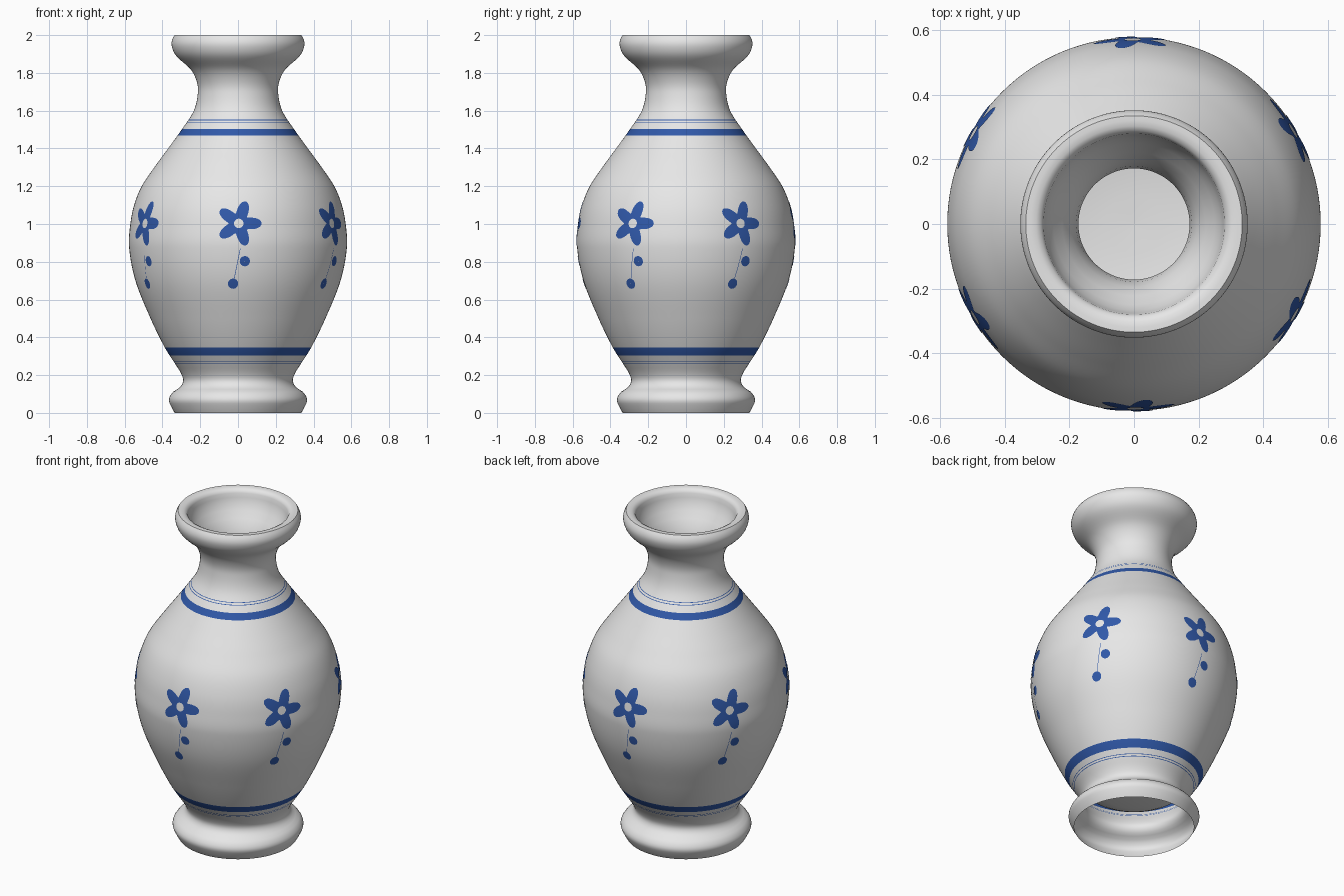
import bpy
import math

if "Cube" in bpy.data.objects:
    bpy.data.objects.remove(bpy.data.objects["Cube"])

SEG = 128


def material(name, rgb):
    m = bpy.data.materials.new(name)
    m.diffuse_color = (*rgb, 1)
    m.use_nodes = True
    m.node_tree.nodes["Principled BSDF"].inputs["Base Color"].default_value = m.diffuse_color
    return m


WHITE = material("white_porcelain", (0.8, 0.8, 0.8))
BLUE = material("cobalt_blue", (0.03, 0.1, 0.4))

# Outer silhouette as (height, radius)
OUTER = [(0, .335), (.03, .352), (.07, .366), (.11, .345), (.135, .308), (.17, .29),
         (.21, .302), (.26, .333), (.345, .387), (.5, .463), (.7, .543), (.88, .577),
         (1.0, .57), (1.1, .55), (1.2, .51), (1.3, .443), (1.4, .37), (1.5, .298),
         (1.6, .234), (1.7, .212), (1.76, .22), (1.82, .252), (1.88, .318),
         (1.91, .34), (1.95, .352), (1.98, .347), (2.0, .335)]


def radius(z):
    """Smooth (cubic Hermite) radius of the outer wall at height z."""
    n = len(OUTER)

    def slope(i):
        (za, ra), (zb, rb) = OUTER[max(i - 1, 0)], OUTER[min(i + 1, n - 1)]
        return (rb - ra) / (zb - za)

    i = max(k for k in range(n - 1) if OUTER[k][0] <= z + 1e-9)
    (z0, r0), (z1, r1) = OUTER[i], OUTER[i + 1]
    h = z1 - z0
    t = (z - z0) / h
    return (r0 * (2 * t**3 - 3 * t**2 + 1) + h * slope(i) * (t**3 - 2 * t**2 + t)
            + r1 * (3 * t**2 - 2 * t**3) + h * slope(i + 1) * (t**3 - t**2))


def make_object(name, verts, faces, mats):
    me = bpy.data.meshes.new(name)
    me.from_pydata(verts, [], faces)
    for m in mats:
        me.materials.append(m)
    for p in me.polygons:
        p.use_smooth = True
    ob = bpy.data.objects.new(name, me)
    bpy.context.collection.objects.link(ob)
    return ob


def lathe(name, profile, mats):
    verts, faces = [], []
    for r, z in profile:
        for s in range(SEG):
            a = 2 * math.pi * s / SEG
            verts.append((r * math.cos(a), r * math.sin(a), z))
    for i in range(len(profile) - 1):
        for s in range(SEG):
            t = (s + 1) % SEG
            faces.append((i * SEG + s, i * SEG + t, (i + 1) * SEG + t, (i + 1) * SEG + s))
    return make_object(name, verts, faces, mats)


# Outer wall, open below the foot, with blue bands and fine lines cut in by height
BANDS = [(.262, .265), (.273, .276), (.303, .346), (1.468, 1.502), (1.537, 1.540), (1.549, 1.552)]
heights = {round(i * .0125, 4) for i in range(161)} | {z for b in BANDS for z in b}
outer = lathe("vase_outer_wall", [(radius(z), z) for z in sorted(heights)], [WHITE, BLUE])
for p in outer.data.polygons:
    if any(lo < p.center.z < hi for lo, hi in BANDS):
        p.material_index = 1

# Rim top, funnel mouth, inner wall and floor
inner = [(.335, 2.0), (.32, 2.0), (.303, 1.998), (.288, 1.99), (.28, 1.975), (.276, 1.95),
         (.267, 1.92), (.25, 1.885), (.222, 1.845), (.195, 1.80), (.179, 1.75)]
inner += [(radius(z) - .04, z) for z in (1.7 - .04 * i for i in range(36))]
inner += [(.27, .25), (.235, .232), (.18, .222), (.09, .216), (.0005, .214)]
lathe("vase_rim_and_inside", inner, [WHITE])


def on_wall(angle, u, z):
    """Point just off the outer wall, u sideways from the given direction."""
    r = radius(z)
    a = angle + u / r
    r += .002
    return (r * math.cos(a), r * math.sin(a), z)


def painted_patch(name, angle, u0, z0, inside, outline, n=80, rings=8):
    """Thin polar patch on the wall between an inner radius and an outline."""
    verts, faces = [], []
    for k in range(rings + 1):
        for s in range(n):
            t = 2 * math.pi * s / n
            d = inside + (outline(t) - inside) * k / rings
            verts.append(on_wall(angle, u0 + d * math.cos(t), z0 + d * math.sin(t)))
    for k in range(rings):
        for s in range(n):
            t = (s + 1) % n
            faces.append((k * n + s, (k + 1) * n + s, (k + 1) * n + t, k * n + t))
    make_object(name, verts, faces, [BLUE])


def petals(t):
    return .054 + .068 * (.5 + .5 * math.cos(5 * t)) ** .85


# Six painted flowers, each with a fine stem and two drops
for i in range(6):
    a = math.radians(-90 + 60 * i)
    painted_patch(f"flower_{i + 1}", a, .004, 1.003, .025, petals)
    painted_patch(f"upper_drop_{i + 1}", a, .036, .803, .0005, lambda t: .027, 24, 3)
    painted_patch(f"lower_drop_{i + 1}", a, -.026, .684, .0005, lambda t: .027, 24, 3)
    stem = []
    for k in range(11):
        z = .87 - .017 * k
        u = .012 - .0034 * k
        stem += [on_wall(a, u - .0015, z), on_wall(a, u + .0015, z)]
    make_object(f"stem_{i + 1}", stem,
                [(2 * k, 2 * k + 2, 2 * k + 3, 2 * k + 1) for k in range(10)], [BLUE])
